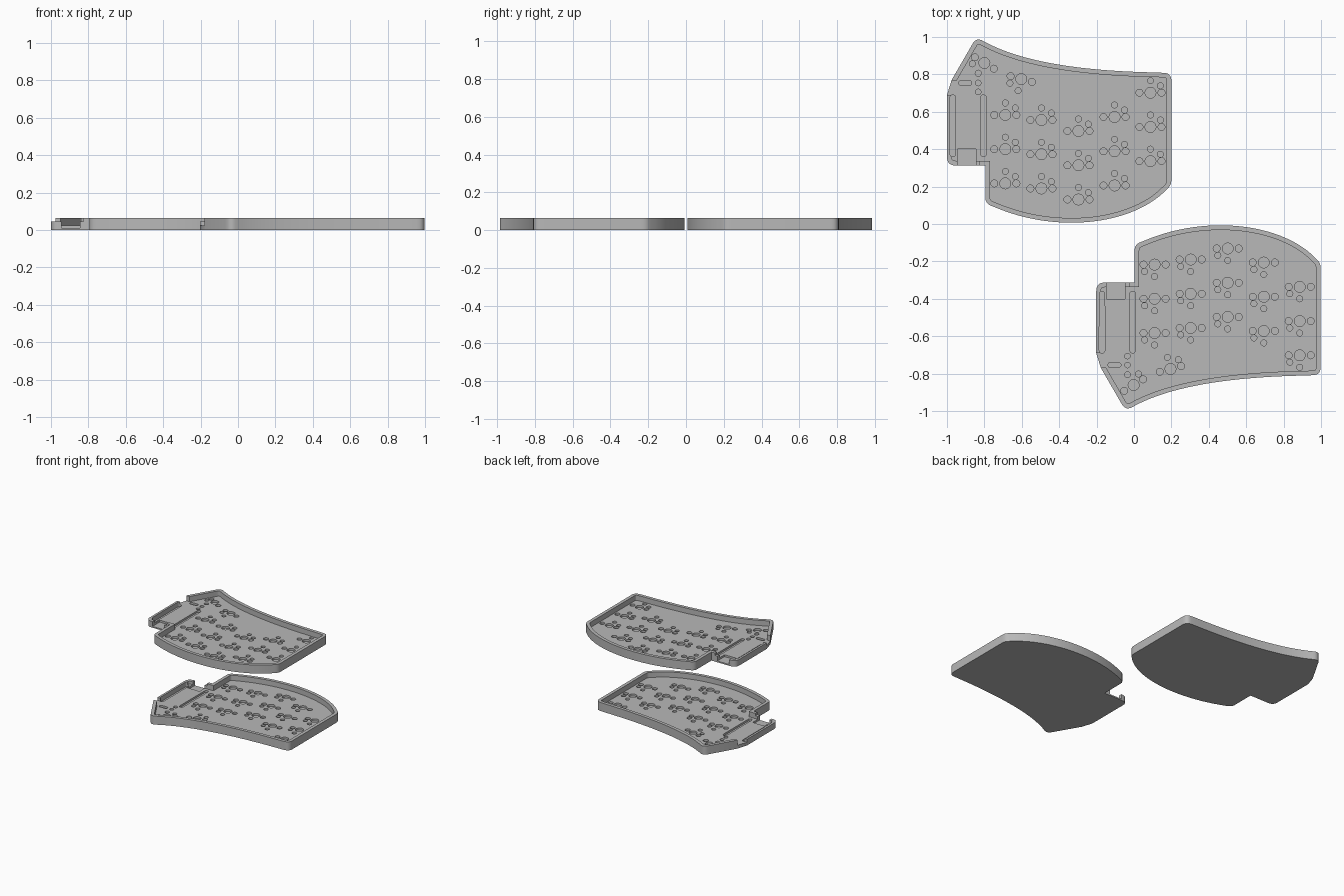
import bpy, bmesh
from math import sin, cos, pi, radians, copysign
from mathutils import Vector

if "Cube" in bpy.data.objects:
    bpy.data.objects.remove(bpy.data.objects["Cube"], do_unlink=True)

GREY = (0.48, 0.48, 0.48, 1)
grey = bpy.data.materials.new("matte_grey")
grey.use_nodes = True
grey.diffuse_color = GREY
grey.node_tree.nodes["Principled BSDF"].inputs["Base Color"].default_value = GREY

FLOOR, POCKET, RIM, SKY = 0.025, 0.01, 0.065, 0.1
WALL = 0.025


def bezier(*ctrl, n=6):
    """Points along a Bezier curve of any degree."""
    out = []
    for i in range(n + 1):
        pts = [Vector(c) for c in ctrl]
        while len(pts) > 1:
            pts = [a.lerp(b, i / n) for a, b in zip(pts, pts[1:])]
        out.append(pts[0])
    return out


def inset(poly, d):
    """Shrink a counter-clockwise outline by d with mitred corners."""
    out = []
    for i, p in enumerate(poly):
        a = (p - poly[i - 1]).normalized()
        b = (poly[(i + 1) % len(poly)] - p).normalized()
        na, nb = Vector((-a.y, a.x)), Vector((-b.y, b.x))
        out.append(p + (na + nb) * d / (1 + na.dot(nb)))
    return out


def circle(x, y, r, n=20):
    return [Vector((x + r * cos(2 * pi * i / n), y + r * sin(2 * pi * i / n))) for i in range(n)]


def box(x0, x1, y0, y1):
    return [Vector(p) for p in ((x0, y0), (x1, y0), (x1, y1), (x0, y1))]


def pill(x0, x1, y0, y1, r):
    """Slot with round ends whose corners are centred inside the box."""
    out = []
    for p in circle(0, 0, r, 24):
        cx = x0 + r if p.x < 0 else x1 - r
        cy = y0 + r if p.y < 0 else y1 - r
        q = Vector((cx, cy)) + p
        if not out or (q - out[-1]).length > 1e-5:
            out.append(q)
    return out


def prisms(name, polys, z0, z1, place):
    """One object made of vertical prisms over the given outlines."""
    bm = bmesh.new()
    for poly in polys:
        pts = [place(p) for p in poly]
        low = [bm.verts.new((x, y, z0)) for x, y in pts]
        face = bm.faces.new(low)
        top = bmesh.ops.extrude_face_region(bm, geom=[face])["geom"]
        bmesh.ops.translate(bm, vec=(0, 0, z1 - z0),
                            verts=[g for g in top if isinstance(g, bmesh.types.BMVert)])
    bmesh.ops.recalc_face_normals(bm, faces=bm.faces)
    mesh = bpy.data.meshes.new(name)
    bm.to_mesh(mesh)
    bm.free()
    mesh.materials.append(grey)
    ob = bpy.data.objects.new(name, mesh)
    bpy.context.scene.collection.objects.link(ob)
    return ob


def cut(ob, cutter):
    """Subtract the cutter, then discard it."""
    mod = ob.modifiers.new("cut", "BOOLEAN")
    mod.operation, mod.solver, mod.object = "DIFFERENCE", "EXACT", cutter
    bpy.context.view_layer.update()
    result = ob.evaluated_get(bpy.context.evaluated_depsgraph_get())
    mesh = bpy.data.meshes.new_from_object(result)
    ob.modifiers.clear()
    ob.data = mesh
    bpy.data.objects.remove(cutter, do_unlink=True)


# Tray outline, counter-clockwise
outline = (
    bezier((-1, 0.36), (-1, 0.313), (-0.955, 0.313))
    + [Vector((-0.795, 0.313))]
    + bezier((-0.795, 0.14), (-0.795, 0.108), (-0.76, 0.096))
    + bezier((-0.74, 0.088), (-0.4, -0.055), (0, 0), (0.175, 0.185), n=28)
    + bezier((0.185, 0.195), (0.2, 0.21), (0.2, 0.24), n=4)
    + bezier((0.2, 0.765), (0.2, 0.808), (0.157, 0.808))
    + bezier((0.13, 0.81), (-0.5, 0.82), (-0.785, 0.967), n=24)
    + bezier((-0.8, 0.975), (-0.845, 1.005), (-0.868, 0.955))
    + [Vector((-0.975, 0.77)), Vector((-1, 0.69))]
)

# Switch positions: column x, top row y, then the two turned thumb keys
ROW = 0.183
columns = [(-0.688, 0.583), (-0.495, 0.556), (-0.297, 0.497), (-0.104, 0.572), (0.088, 0.702)]
keys = [(x, y - ROW * r, 0) for x, y in columns for r in range(3)]
keys += [(-0.603, 0.775, 165), (-0.8, 0.861, 149)]
SWITCH = [(0, 0, 0.029), (-0.059, 0, 0.0185), (0.059, 0, 0.0185),
          (0, 0.064, 0.016), (0.053, 0.037, 0.016)]


def switch_holes(side):
    holes = []
    for kx, ky, angle in keys:
        c, s = cos(radians(angle)), sin(radians(angle))
        for hx, hy, r in SWITCH:
            if hy:
                hx *= side
            holes.append(circle(kx + hx * c - hy * s, ky + hx * s + hy * c, r))
    return holes


def tray(name, place, side):
    ob = prisms(name, [outline], 0, RIM, place)

    def carve(polys, z0):
        cut(ob, prisms("cutter", polys, z0, SKY, place))

    carve([inset(outline, WALL)], FLOOR)                 # main cavity
    carve([box(-1.1, -0.825, 0.2, 0.7)], 0.047)          # lower rim of controller bay
    carve([box(-1.1, -0.93, 0.69, 0.767)], FLOOR)        # cable gap
    carve([box(-0.945, -0.845, 0.25, 0.4)], POCKET)      # plug opening
    carve([pill(-0.984, -0.954, 0.36, 0.69, 0.0145),     # pin grooves
           pill(-0.82, -0.79, 0.36, 0.69, 0.0145)], POCKET)
    carve(switch_holes(side), POCKET)                    # switch pockets
    carve([circle(-0.833, 0.754, 0.015), circle(-0.833, 0.706, 0.015),
           pill(-0.937, -0.868, 0.74, 0.768, 0.0139)], POCKET)  # jack pockets

    bpy.ops.object.select_all(action="DESELECT")
    ob.select_set(True)
    bpy.context.view_layer.objects.active = ob
    bpy.ops.object.shade_smooth_by_angle(angle=radians(30))


# Two halves, the second reflected front to back and shifted
tray("back_tray", lambda p: (p.x, p.y), 1)
tray("front_tray", lambda p: (p.x + 0.798, -p.y), -1)
